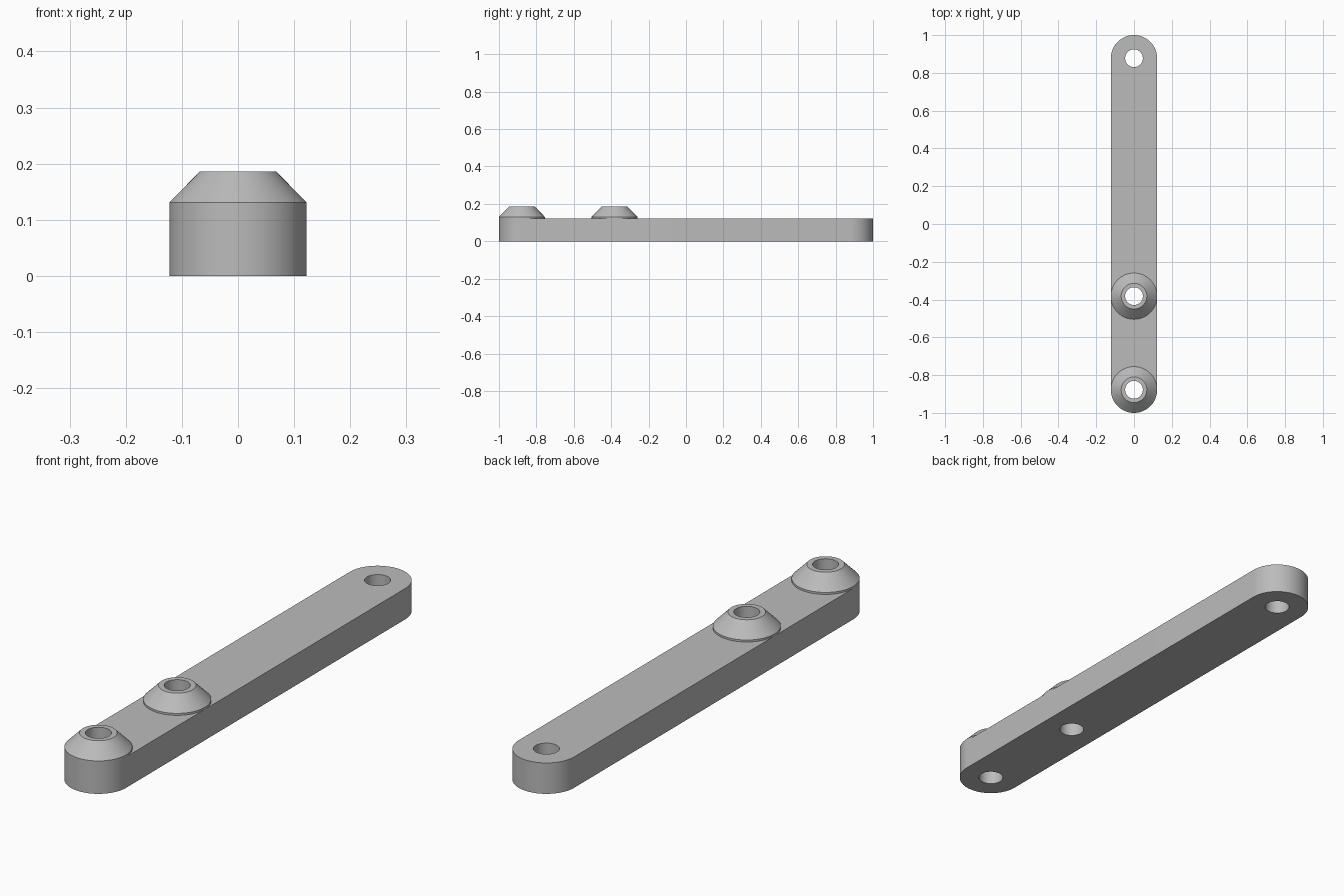
import bpy
import math

cube = bpy.data.objects.get("Cube")
if cube:
    bpy.data.objects.remove(cube)

HALF_WIDTH = 0.1225
BAR_TOP = 0.123
HOLE = 0.047
END = 1 - HALF_WIDTH
MIDDLE = -0.382
SIDES = 64

grey = bpy.data.materials.new("plain grey")
grey.use_nodes = True
colour = (0.5, 0.5, 0.5, 1)
grey.diffuse_color = colour
grey.node_tree.nodes["Principled BSDF"].inputs["Base Color"].default_value = colour


def arc(radius, centre_y, start, sweep, steps):
    """Points along an arc centred on the bar's axis."""
    angles = [start + sweep * i / steps for i in range(steps + 1)]
    return [(radius * math.cos(a), centre_y + radius * math.sin(a)) for a in angles]


def finish(obj):
    bpy.ops.object.select_all(action="DESELECT")
    obj.select_set(True)
    bpy.context.view_layer.objects.active = obj
    if obj.type == "CURVE":
        bpy.ops.object.convert(target="MESH")
        obj = bpy.context.object
    obj.data.materials.clear()
    obj.data.materials.append(grey)
    bpy.ops.object.shade_smooth_by_angle(angle=math.radians(30))


# Round-ended bar with three through holes
def make_bar():
    curve = bpy.data.curves.new("bar", "CURVE")
    curve.dimensions = "2D"
    curve.fill_mode = "BOTH"
    curve.extrude = BAR_TOP / 2
    outline = (arc(HALF_WIDTH, END, 0, math.pi, SIDES // 2)
               + arc(HALF_WIDTH, -END, math.pi, math.pi, SIDES // 2))
    holes = [arc(HOLE, y, 0, math.tau, SIDES)[:-1] for y in (END, MIDDLE, -END)]
    for loop in [outline] + holes:
        spline = curve.splines.new("POLY")
        spline.points.add(len(loop) - 1)
        for point, (x, y) in zip(spline.points, loop):
            point.co = (x, y, 0, 1)
        spline.use_cyclic_u = True
    bar = bpy.data.objects.new("bar", curve)
    bar.location.z = BAR_TOP / 2
    bpy.context.collection.objects.link(bar)
    finish(bar)


# Conical boss with a thin rim and a bore, turned from a closed profile
def make_boss(name, y):
    profile = [(HOLE, BAR_TOP), (HALF_WIDTH, BAR_TOP), (HALF_WIDTH, 0.131),
               (0.068, 0.186), (HOLE, 0.186)]
    rings = len(profile)
    verts = [(px, py, z) for r, z in profile
             for px, py in arc(r, 0, 0, math.tau, SIDES)[:-1]]
    faces = []
    for k in range(rings):
        a, b = k * SIDES, (k + 1) % rings * SIDES
        for i in range(SIDES):
            j = (i + 1) % SIDES
            faces.append((a + i, a + j, b + j, b + i))
    mesh = bpy.data.meshes.new(name)
    mesh.from_pydata(verts, [], faces)
    boss = bpy.data.objects.new(name, mesh)
    boss.location.y = y
    bpy.context.collection.objects.link(boss)
    finish(boss)


make_bar()
make_boss("front_boss", -END)
make_boss("middle_boss", MIDDLE)
